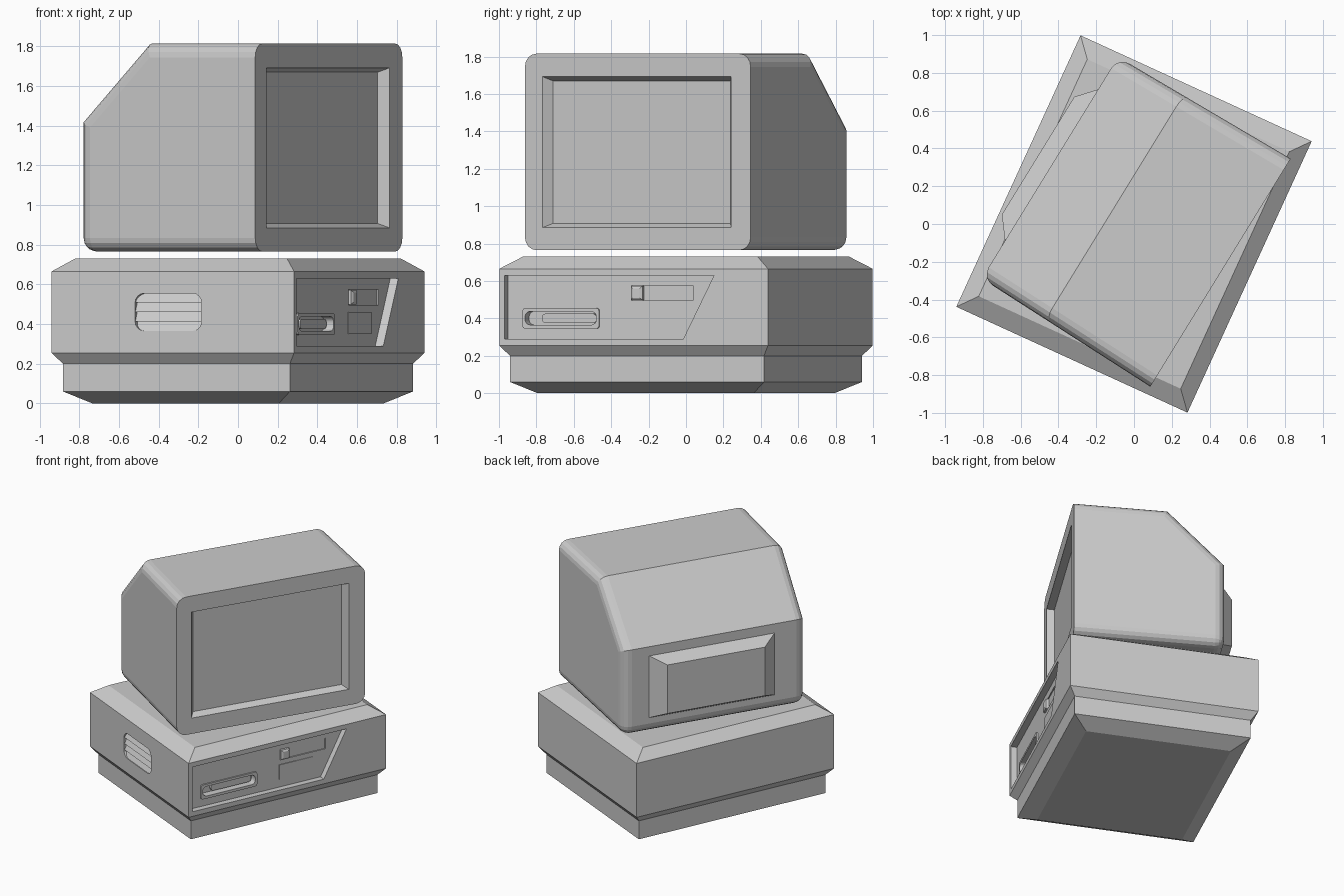
import bpy, bmesh, math

if "Cube" in bpy.data.objects:
    bpy.data.objects.remove(bpy.data.objects["Cube"])

BASE_TURN = math.radians(65.4)
MONITOR_TURN = math.radians(58.4)


def loft(name, rings, turn, bevel=None, offset=0.0, segments=4):
    """Solid through equal-sized rings of points, optional selective bevel."""
    bm = bmesh.new()
    loops = [[bm.verts.new(p) for p in ring] for ring in rings]
    n = len(rings[0])
    for a, b in zip(loops, loops[1:]):
        for i in range(n):
            j = (i + 1) % n
            bm.faces.new((a[i], a[j], b[j], b[i]))
    bm.faces.new(loops[0])
    bm.faces.new(loops[-1])
    bmesh.ops.recalc_face_normals(bm, faces=bm.faces)
    if bevel:
        edges = [e for e in bm.edges if bevel(e.verts[0].co, e.verts[1].co)]
        bmesh.ops.bevel(bm, geom=edges, offset=offset, segments=segments,
                        profile=0.5, affect='EDGES')
    mesh = bpy.data.meshes.new(name)
    bm.to_mesh(mesh)
    bm.free()
    ob = bpy.data.objects.new(name, mesh)
    bpy.context.collection.objects.link(ob)
    ob.rotation_euler.z = turn
    return ob


def rounded(a0, a1, b0, b1, r, n=4):
    """Rounded rectangle as 2D points."""
    pts = []
    for k, (a, b) in enumerate(((a1 - r, b1 - r), (a0 + r, b1 - r),
                                (a0 + r, b0 + r), (a1 - r, b0 + r))):
        for i in range(n + 1):
            t = math.pi / 2 * (k + i / n)
            pts.append((a + r * math.cos(t), b + r * math.sin(t)))
    return pts


def rect(a0, a1, b0, b1):
    return [(a0, b0), (a1, b0), (a1, b1), (a0, b1)]


def at_y(pts, y):
    return [(a, y, b) for a, b in pts]


def at_x(pts, x):
    return [(x, a, b) for a, b in pts]


def plate(name, pts, y0, y1):
    return loft(name, [at_y(pts, y0), at_y(pts, y1)], BASE_TURN)


def cut(ob, cutter, keep=False):
    mod = ob.modifiers.new("cut", 'BOOLEAN')
    mod.operation = 'DIFFERENCE'
    mod.solver = 'EXACT'
    mod.object = cutter
    cutter.hide_render = True
    bpy.context.view_layer.objects.active = ob
    bpy.ops.object.modifier_apply(modifier=mod.name)
    if not keep:
        bpy.data.objects.remove(cutter)


# Computer case: stacked rectangles (inset x, inset y, height)
W, D = 0.79, 0.673
levels = [(.155, .155, 0), (.043, .043, .06), (.043, .043, .2), (0, 0, .255),
          (0, 0, .665), (.1, .085, .73)]
case = loft("computer_case",
            [[(x, y, z) for x, y in rect(-W + i, W - i, -D + j, D - j)]
             for i, j, z in levels], BASE_TURN)

# Recessed front panel with a slanted end
FLOOR = -D + .045
cut(case, plate("panel_cutter",
                [(-.76, .29), (.292, .29), (.473, .63), (-.76, .63)], -.75, FLOOR))

# Disk drive: raised frame with a rounded slot and an inner bar
frame = plate("drive_frame", rounded(-.67, -.22, .345, .455, .015, 2), FLOOR - .01, FLOOR + .02)
slot = plate("slot_cutter", rounded(-.655, -.235, .365, .437, .03), -.75, -.585)
cut(frame, slot, keep=True)
cut(case, slot)
plate("drive_bar", rounded(-.57, -.25, .375, .425, .02), -.605, -.57)

# Second drive strip, its button and a small cover
cut(case, plate("strip_cutter", rect(-.033, .33, .495, .575), -.75, FLOOR + .008))
loft("drive_button", [at_y(rect(-.03, .036, .498, .572), FLOOR + .02),
                      at_y(rect(-.03, .036, .498, .572), FLOOR - .012),
                      at_y(rect(-.018, .024, .510, .560), FLOOR - .02)], BASE_TURN)
plate("small_cover", rect(-.04, .235, .35, .46), FLOOR - .004, FLOOR + .01)

# Side vent with slanted slats
vent = rounded(-.16, .21, .365, .555, .05)
cut(case, loft("vent_cutter", [at_x(vent, -.85), at_x(vent, -.76)], BASE_TURN))
for k in range(4):
    z0 = .365 + k * .0475
    slat = [(-.755, z0), (-.785, z0), (-.762, z0 + .0475), (-.755, z0 + .0475)]
    loft(f"vent_slat_{k + 1}", [[(x, y, z) for x, z in slat] for y in (-.16, .21)], BASE_TURN)

# Monitor shell: side profile drawn across, tapering slightly to the back
FRONT, BACK, LOW, HIGH = -.525, .535, .765, 1.815
profile = [(FRONT, LOW), (FRONT, HIGH), (.135, HIGH), (BACK, 1.42), (BACK, LOW)]


def side(x, s):
    return [(x - s * .02 * (y - FRONT) / (BACK - FRONT), y, z) for y, z in profile]


def round_edge(p, q):
    if abs(p.x - q.x) > .5:
        return p.y > .5 and p.z < 1
    return not (p.y < FRONT + .01 and q.y < FRONT + .01)


shell = loft("monitor_shell", [side(-.688, -1), side(.729, 1)], MONITOR_TURN,
             round_edge, .07, 4)


# Sunken screen with sloping walls
def screen_ring(i, y):
    return at_y(rect(-.578 + .034 * i, .606 - .034 * i,
                     .885 + .022 * i, 1.692 - .022 * i), y)


cut(shell, loft("screen_cutter", [screen_ring(-1, FRONT - .05), screen_ring(1, FRONT + .05)],
                MONITOR_TURN))

# Tube housing on the back
loft("tube_housing", [at_y(rect(-.434, .508, .88, 1.35), BACK - .02),
                      at_y(rect(-.434, .508, .88, 1.35), BACK),
                      at_y(rect(-.324, .408, .93, 1.30), BACK + .087)], MONITOR_TURN)
